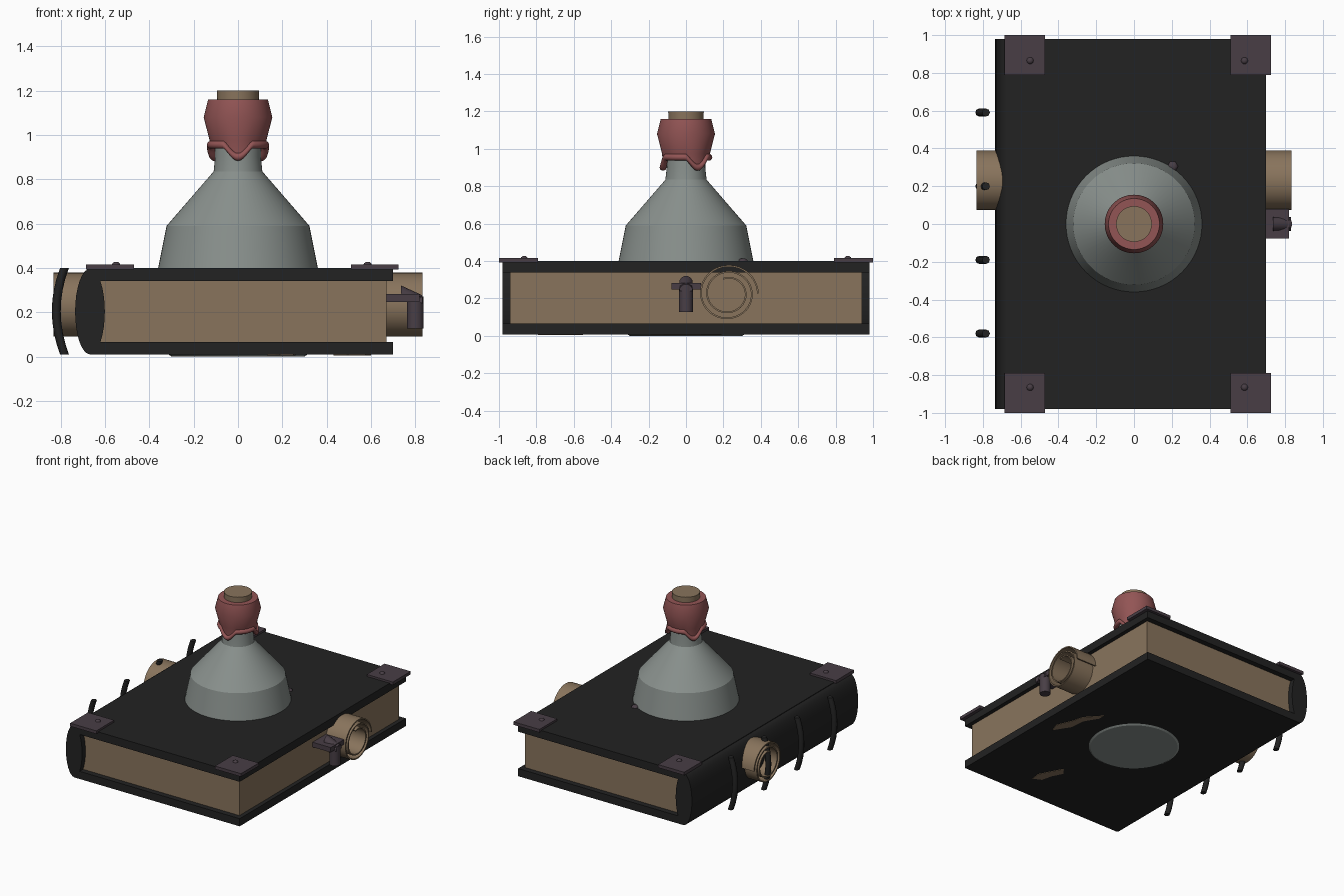
import bpy, bmesh, math
from mathutils import Vector

if "Cube" in bpy.data.objects:
    bpy.data.objects.remove(bpy.data.objects["Cube"])


def material(name, rgb):
    m = bpy.data.materials.new(name)
    m.diffuse_color = (*rgb, 1)
    m.use_nodes = True
    m.node_tree.nodes["Principled BSDF"].inputs["Base Color"].default_value = m.diffuse_color
    return m


LEATHER = material("black leather", (0.016, 0.016, 0.016))
PAPER = material("tan parchment", (0.25, 0.175, 0.108))
GLASS = material("grey glass", (0.25, 0.28, 0.265))
WAX = material("red wax", (0.29, 0.09, 0.09))
METAL = material("purple iron", (0.065, 0.048, 0.06))


def finish(name, bm, mat, smooth=None):
    bmesh.ops.recalc_face_normals(bm, faces=bm.faces)
    me = bpy.data.meshes.new(name)
    bm.to_mesh(me)
    bm.free()
    me.materials.append(mat)
    ob = bpy.data.objects.new(name, me)
    bpy.context.collection.objects.link(ob)
    if smooth:
        bpy.ops.object.select_all(action='DESELECT')
        ob.select_set(True)
        bpy.context.view_layer.objects.active = ob
        bpy.ops.object.shade_smooth_by_angle(angle=math.radians(smooth))
    return ob


def box(name, lo, hi, mat):
    bm = bmesh.new()
    bmesh.ops.create_cube(bm, size=1)
    for v in bm.verts:
        v.co = Vector([(a + b) / 2 + c * (b - a) for a, b, c in zip(lo, hi, v.co)])
    return finish(name, bm, mat)


def loft(name, rings, mat, smooth=35, caps=True, loop=False):
    """Skin closed rings of points; optionally cap the ends or join last to first."""
    bm = bmesh.new()
    vs = [[bm.verts.new(p) for p in r] for r in rings]
    n = len(vs[0])
    pairs = list(zip(vs, vs[1:])) + ([(vs[-1], vs[0])] if loop else [])
    for a, b in pairs:
        for i in range(n):
            j = (i + 1) % n
            bm.faces.new((a[i], a[j], b[j], b[i]))
    if caps and not loop:
        bm.faces.new(vs[0])
        bm.faces.new(vs[-1])
    return finish(name, bm, mat, smooth)


def circle(r, z, n=48, cx=0, cy=0):
    return [(cx + r * math.cos(i * math.tau / n), cy + r * math.sin(i * math.tau / n), z)
            for i in range(n)]


def lathe(name, profile, mat, n=48, cx=0, cy=0, smooth=50):
    return loft(name, [circle(r, z, n, cx, cy) for r, z in profile], mat, smooth)


def plate(name, outline, z0, z1, mat):
    return loft(name, [[(x, y, z) for x, y in outline] for z in (z0, z1)], mat, None)


# Book: two covers, page block and rounded spine
box("top_cover", (-0.67, -0.98, 0.34), (0.70, 0.98, 0.40), LEATHER)
box("bottom_cover", (-0.67, -0.98, 0.008), (0.70, 0.98, 0.065), LEATHER)
box("page_block", (-0.66, -0.94, 0.06), (0.67, 0.94, 0.345), PAPER)
loft("spine", [[(-0.668 + 0.067 * math.cos(a), y, 0.203 + 0.193 * math.sin(a))
                for a in [i * math.tau / 32 for i in range(32)]]
               for y in (-0.98, 0.98)], LEATHER)

# Bowed binding ribs standing off the spine
for k, y in enumerate((0.59, 0.20, -0.19, -0.58)):
    rings = []
    for t in range(9):
        s = t / 4 - 1
        cx, cz = -0.82 + 0.037 * s * s, 0.205 + 0.195 * s
        rings.append([(cx + 0.02 * math.cos(a), y + 0.021 * math.sin(a), cz)
                      for a in [i * math.tau / 8 for i in range(8)]])
    loft(f"spine_rib_{k + 1}", rings, LEATHER, 50)

# Corner plates with rivets
for sx, x0, x1, rx in (("left", -0.685, -0.47, -0.55), ("right", 0.51, 0.725, 0.585)):
    for sy, s in (("front", -1), ("back", 1)):
        y0, y1 = sorted((s * 0.79, s * 1.0))
        box(f"corner_plate_{sx}_{sy}", (x0, y0, 0.392), (x1, y1, 0.415), METAL)
        lathe(f"rivet_{sx}_{sy}", [(0.02, 0.41), (0.017, 0.42), (0.008, 0.427)],
              METAL, 10, rx, s * 0.865)
lathe("cover_stud", [(0.03, 0.39), (0.028, 0.405), (0.015, 0.413)], METAL, 6, 0.205, 0.305)

# Rolled scroll lying through the book: a spiral sheet with thickness
steps, turns = 110, 2.3
outer, inner = [], []
for i in range(steps + 1):
    t = i / steps
    a, r = t * turns * math.tau, 0.165 - 0.075 * t
    c, s = math.cos(a), math.sin(a)
    outer.append((0.224 + r * c, 0.226 + 0.97 * r * s))
    inner.append((0.224 + (r - 0.009) * c, 0.226 + 0.97 * (r - 0.009) * s))
bm = bmesh.new()
rows = [[bm.verts.new((x, y, z)) for y, z in line]
        for x in (-0.833, 0.833) for line in (outer, inner)]
lo_o, lo_i, hi_o, hi_i = rows
for a, b in ((lo_o, hi_o), (hi_o, hi_i), (hi_i, lo_i), (lo_i, lo_o)):
    for i in range(steps):
        bm.faces.new((a[i], a[i + 1], b[i + 1], b[i]))
for i in (0, -1):
    bm.faces.new((lo_o[i], hi_o[i], hi_i[i], lo_i[i]))
finish("scroll", bm, PAPER, 40)

# Clasp: bar, hanging hasp with a rounded top, slanted catch
box("clasp_bar", (0.66, -0.078, 0.247), (0.82, 0.08, 0.283), METAL)
lathe("clasp_hasp", [(0.038, 0.127), (0.038, 0.27)], METAL, 12, 0.80, 0)
bm = bmesh.new()
for x, zc in ((0.735, 0.285), (0.832, 0.24)):
    for i in range(9):
        a = math.pi * i / 8
        bm.verts.new((x, 0.036 * math.cos(a), zc + 0.036 * math.sin(a)))
bmesh.ops.convex_hull(bm, input=bm.verts)
finish("clasp_catch", bm, METAL, 40)

# Bottle sunk through the book
lathe("bottle", [(0.30, 0.0), (0.36, 0.04), (0.40, 0.2), (0.36, 0.40), (0.322, 0.59),
                 (0.11, 0.835), (0.103, 0.90), (0.103, 1.05)], GLASS, 64, smooth=25)


# Wax seal with three drips and a rolled lower rim
def drip(a):
    return 0.955 - 0.055 * max(0, math.cos(3 * (a + math.pi / 2))) ** 1.3


N = 72
angles = [i * math.tau / N for i in range(N)]
wax = [[(0.122 * math.cos(a), 0.122 * math.sin(a), drip(a)) for a in angles]]
wax += [circle(r, z, N) for r, z in ((0.128, 0.975), (0.155, 1.08), (0.135, 1.16), (0.09, 1.16))]
loft("wax_seal", wax, WAX, 40, caps=False)
rim = []
for a in angles:
    rim.append([((0.123 + 0.018 * math.cos(b)) * math.cos(a),
                 (0.123 + 0.018 * math.cos(b)) * math.sin(a),
                 drip(a) + 0.018 * math.sin(b))
                for b in [j * math.tau / 10 for j in range(10)]])
loft("wax_rim", rim, WAX, 60, loop=True)

# Cork
lathe("cork", [(0.092, 1.0), (0.095, 1.20)], PAPER, 32)

# Worn parchment patches on the underside
plate("worn_patch_long", [(0.575, -0.19), (0.60, -0.12), (0.55, 0.0), (0.53, 0.08), (0.43, 0.19),
                          (0.43, 0.14), (0.49, 0.04), (0.50, -0.07)], 0.005, 0.009, PAPER)
plate("worn_patch_small", [(0.25, -0.79), (0.26, -0.72), (0.22, -0.64), (0.17, -0.55),
                           (0.13, -0.60), (0.17, -0.68), (0.19, -0.76)], 0.005, 0.009, PAPER)
